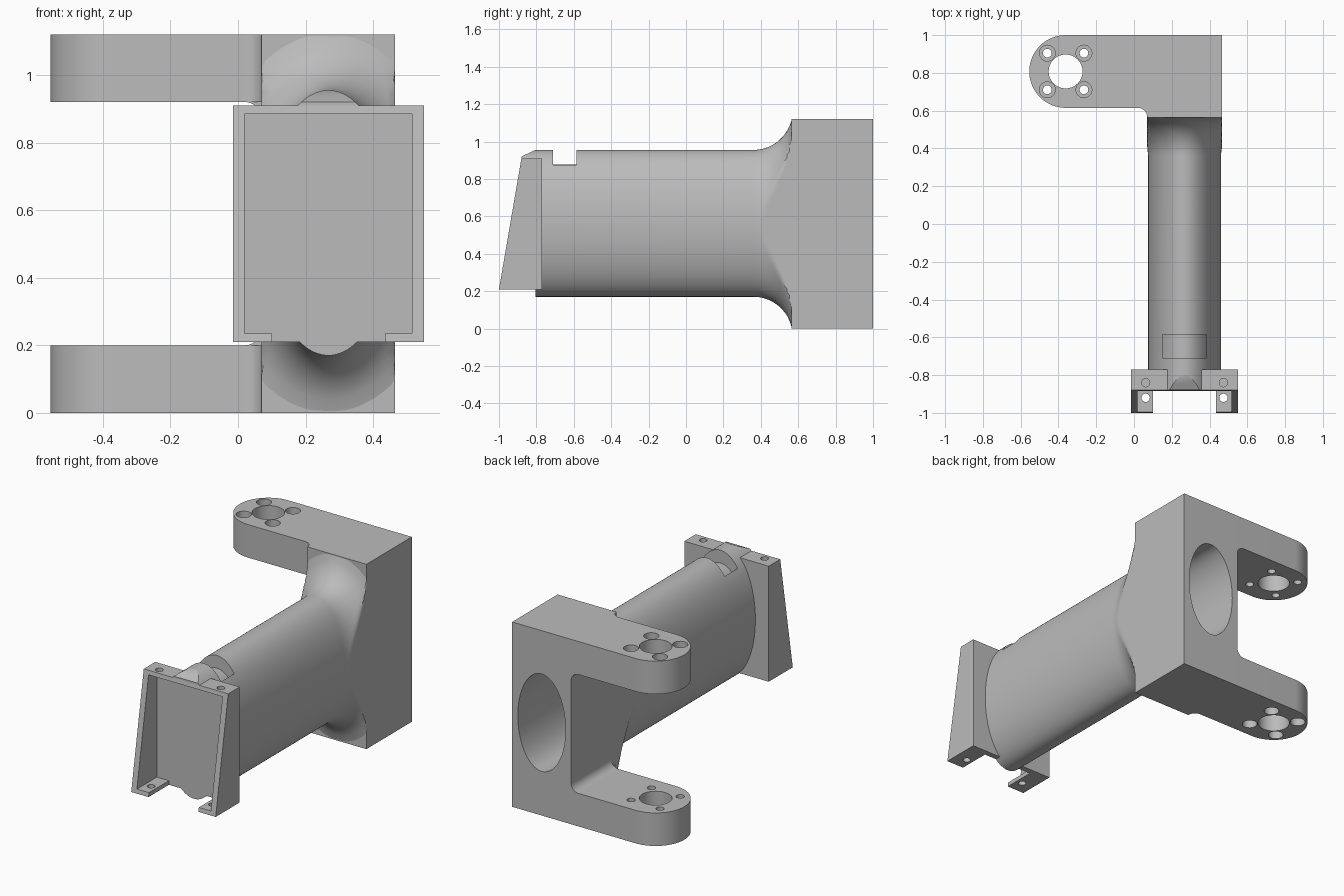
import bpy, bmesh, math
from mathutils import Vector

cube = bpy.data.objects.get("Cube")
if cube:
    bpy.data.objects.remove(cube, do_unlink=True)

grey = bpy.data.materials.new("plain grey")
grey.use_nodes = True
COLOUR = (0.5, 0.5, 0.5, 1)
grey.diffuse_color = COLOUR
grey.node_tree.nodes["Principled BSDF"].inputs["Base Color"].default_value = COLOUR

CX, CZ = 0.2675, 0.5625          # tube axis
RX, RZ = 0.1935, 0.3925          # tube outer half sizes
HALF_W, HALF_H = 0.1975, 0.56    # block half sizes
ARM_X, ARM_Y, ARM_R = -0.362, 0.8075, 0.1925


def finish(name, bm):
    bmesh.ops.recalc_face_normals(bm, faces=bm.faces)
    mesh = bpy.data.meshes.new(name)
    bm.to_mesh(mesh)
    bm.free()
    mesh.materials.append(grey)
    ob = bpy.data.objects.new(name, mesh)
    bpy.context.collection.objects.link(ob)
    return ob


def loft(name, rings):
    bm = bmesh.new()
    loops = [[bm.verts.new(p) for p in ring] for ring in rings]
    n = len(loops[0])
    for a, b in zip(loops, loops[1:]):
        for i in range(n):
            j = (i + 1) % n
            bm.faces.new((a[i], a[j], b[j], b[i]))
    bm.faces.new(loops[0])
    bm.faces.new(loops[-1])
    return finish(name, bm)


def prism(name, pts, axis, lo, hi):
    place = {"x": lambda u, v, t: (t, u, v),
             "y": lambda u, v, t: (u, t, v),
             "z": lambda u, v, t: (u, v, t)}[axis]
    return loft(name, [[place(u, v, t) for u, v in pts] for t in (lo, hi)])


def arc(cx, cy, rx, ry, start, end, n):
    angles = [math.radians(start + (end - start) * i / n) for i in range(n + 1)]
    return [(cx + rx * math.cos(a), cy + ry * math.sin(a)) for a in angles]


def ellipse(cx, cy, rx, ry, n=48):
    return arc(cx, cy, rx, ry, 0, 360, n)[:-1]


def box(name, x0, x1, y0, y1, z0, z1):
    return prism(name, [(x0, y0), (x1, y0), (x1, y1), (x0, y1)], "z", z0, z1)


def cylinder(x, y, r, z0, z1):
    return prism("cutter", ellipse(x, y, r, r, 32), "z", z0, z1)


def cut(ob, cutter):
    cutter.hide_render = True
    mod = ob.modifiers.new("cut", "BOOLEAN")
    mod.operation = "DIFFERENCE"
    mod.solver = "EXACT"
    mod.object = cutter
    bpy.context.view_layer.objects.active = ob
    bpy.ops.object.modifier_apply(modifier=mod.name)
    bpy.data.objects.remove(cutter, do_unlink=True)


def bore():
    return prism("cutter", ellipse(CX, CZ, 0.16, 0.295, 96), "y", -0.77, 1.1)


parts = []

# Rear block with the oval bore
block = box("rear_block", CX - HALF_W, CX + HALF_W, 0.565, 1.0, 0, 2 * HALF_H)
cut(block, bore())
parts.append(block)

# Oval tube flaring into the block
stations = [(-0.805, 0), (0.36, 0)]
FLARE = 0.21
for k in range(1, 17):
    dy = 0.207 * k / 16
    stations.append((0.36 + dy, FLARE - math.sqrt(FLARE ** 2 - dy ** 2)))
rings = []
for y, grow in stations:
    rings.append([(min(max(x, CX - HALF_W), CX + HALF_W), y, min(max(z, 0), 2 * HALF_H))
                  for x, z in ellipse(CX, CZ, RX + grow, RZ + grow, 128)])
tube = loft("oval_tube", rings)
cut(tube, bore())

# Strap slot across the top of the tube
rim = 0.117
floor = [p for p in arc(CX, CZ, 0.165, 0.315, 0, 180, 64) if abs(p[0] - CX) < rim]
slot = floor + [(CX - rim, floor[-1][1]), (CX - rim, 1.0), (CX + rim, 1.0), (CX + rim, floor[0][1])]
cut(tube, prism("cutter", slot, "y", -0.71, -0.585))
parts.append(tube)

# Pair of rounded mounting arms
outline = ([(CX - HALF_W, 1.0)] + arc(ARM_X, ARM_Y, ARM_R, ARM_R, 90, 270, 40)
           + arc(0.02, 0.565, 0.05, 0.05, 90, 0, 10))
for name, z0, z1, outer, inner_dir in (("lower_arm", 0, 0.2, 0, 1), ("upper_arm", 0.92, 1.12, 1.12, -1)):
    arm = prism(name, outline, "z", z0, z1)
    cut(arm, cylinder(ARM_X, ARM_Y, 0.09, z0 - 0.1, z1 + 0.1))
    for sx in (-1, 1):
        for sy in (-1, 1):
            x, y = ARM_X + sx * 0.097, ARM_Y + sy * 0.097
            cut(arm, cylinder(x, y, 0.023, z0 - 0.1, z1 + 0.1))
            ends = sorted((outer - inner_dir * 0.1, outer + inner_dir * 0.1))
            cut(arm, cylinder(x, y, 0.042, *ends))
    parts.append(arm)
    # Inner corner fillet between arm and block
    face = outer + inner_dir * 0.2
    curve = [(x, face + inner_dir * v) for x, v in arc(0.02, 0.05, 0.05, 0.05, -90, 0, 10)]
    parts.append(prism(name + "_fillet", [(CX - HALF_W, face)] + curve, "y", 0.615, 1.0))

# Front bracket: wedge-sided frame with an open pocket
side = [(-0.77, 0.21), (-1.0, 0.21), (-0.88, 0.91), (-0.77, 0.91)]
bracket = prism("front_bracket", side, "x", CX - 0.283, CX + 0.283)
cut(bracket, box("cutter", CX - 0.248, CX + 0.248, -1.1, -0.805, 0.235, 0.885))
cut(bracket, box("cutter", CX - 0.167, CX + 0.167, -1.1, -0.805, 0.1, 0.3))
for s in (-1, 1):
    cut(bracket, cylinder(CX + s * 0.206, -0.84, 0.022, 0.86, 0.95))
    cut(bracket, cylinder(CX + s * 0.206, -0.92, 0.022, 0.15, 0.26))
parts.append(bracket)

# Sloped nose where the tube crown passes over the bracket
crown = [p for p in arc(CX, CZ, RX, RZ, 0, 180, 128) if p[1] > 0.895]
nose = prism("crown_nose", crown, "y", -0.88, -0.80)
bm = bmesh.new()
bm.from_mesh(nose.data)
bmesh.ops.bisect_plane(bm, geom=bm.verts[:] + bm.edges[:] + bm.faces[:],
                       plane_co=Vector((0, -0.805, 0.955)),
                       plane_no=Vector((0, -0.035, 0.075)), clear_outer=True)
bmesh.ops.holes_fill(bm, edges=[e for e in bm.edges if e.is_boundary])
bmesh.ops.recalc_face_normals(bm, faces=bm.faces)
bm.to_mesh(nose.data)
bm.free()
parts.append(nose)

# Smooth curved walls, keep edges sharp
bpy.ops.object.select_all(action="DESELECT")
for ob in parts:
    ob.select_set(True)
bpy.context.view_layer.objects.active = parts[0]
bpy.ops.object.shade_smooth_by_angle(angle=math.radians(30))
